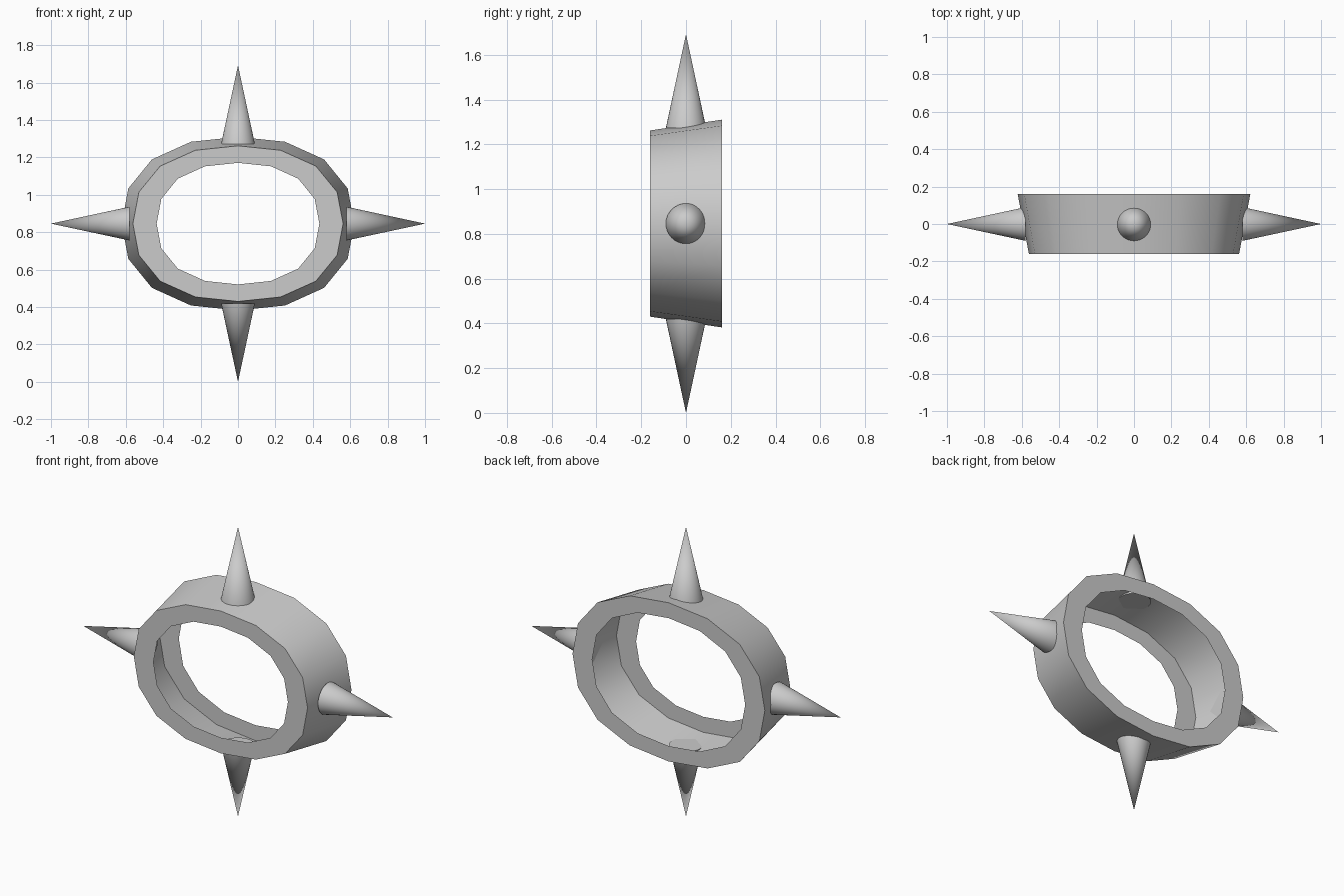
import bpy, bmesh, math
from mathutils import Matrix, Vector

if "Cube" in bpy.data.objects:
    bpy.data.objects.remove(bpy.data.objects["Cube"])

CZ = 0.846  # height of the ring centre


def finish(name, bm):
    bmesh.ops.recalc_face_normals(bm, faces=bm.faces)
    me = bpy.data.meshes.new(name)
    bm.to_mesh(me)
    bm.free()
    ob = bpy.data.objects.new(name, me)
    bpy.context.collection.objects.link(ob)
    bpy.ops.object.select_all(action='DESELECT')
    ob.select_set(True)
    bpy.context.view_layer.objects.active = ob
    bpy.ops.object.shade_smooth_by_angle(angle=math.radians(35))
    return ob


# 16-sided rounded outline, made by turning one quarter through 90 degrees
quarter = [(1, 0), (0.943, 0.405), (0.74, 0.74), (0.405, 0.943)]
outline = []
for k in range(4):
    for x, z in quarter:
        for _ in range(k):
            x, z = -z, x
        outline.append((x, z))

# flared band with a flat rim at each end, open as a channel on the inside
# each section: half width, half height, depth
sections = [(0.435, 0.325, -0.16), (0.562, 0.416, -0.16),
            (0.622, 0.464, 0.16), (0.495, 0.374, 0.16)]
bm = bmesh.new()
loops = [[bm.verts.new((x * a, y, CZ + z * b)) for x, z in outline]
         for a, b, y in sections]
n = len(outline)
for la, lb in zip(loops, loops[1:]):
    for i in range(n):
        j = (i + 1) % n
        bm.faces.new((la[i], la[j], lb[j], lb[i]))
band = finish("ring_band", bm)


# cone spikes pointing outwards
def spike(name, direction, start, end, radius=0.09):
    d = Vector(direction)
    bm = bmesh.new()
    rot = Vector((0, 0, 1)).rotation_difference(d).to_matrix().to_4x4()
    mat = Matrix.Translation(Vector((0, 0, CZ)) + d * (start + end) / 2) @ rot
    bmesh.ops.create_cone(bm, cap_ends=True, segments=32, radius1=radius,
                          radius2=0, depth=end - start, matrix=mat)
    return finish(name, bm)


spike("right_spike", (1, 0, 0), 0.58, 1.0)
spike("left_spike", (-1, 0, 0), 0.58, 1.0)
spike("top_spike", (0, 0, 1), 0.427, CZ)
spike("bottom_spike", (0, 0, -1), 0.427, CZ)
